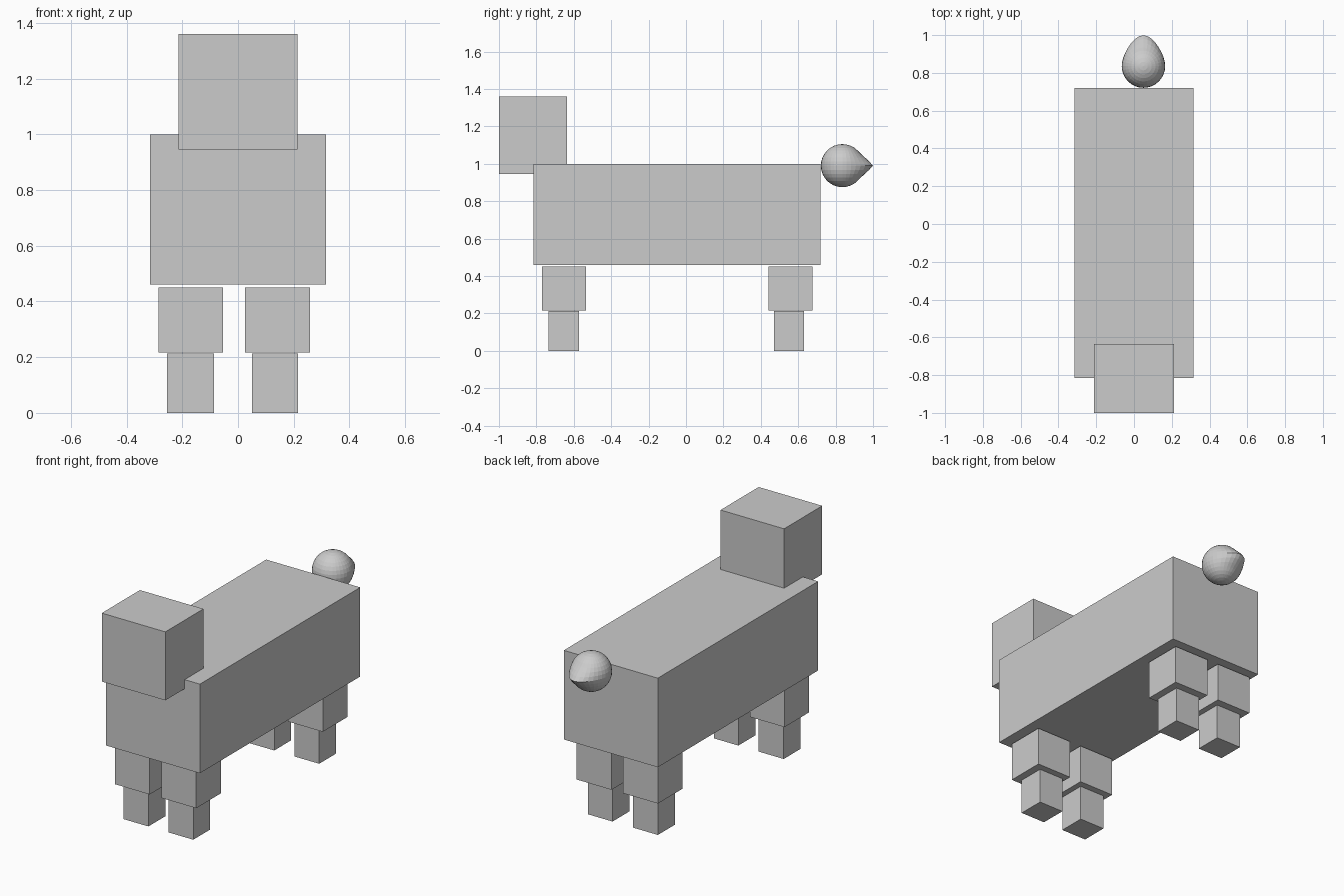
import bpy
import bmesh
from mathutils import Vector

cube = bpy.data.objects.get("Cube")
if cube:
    bpy.data.objects.remove(cube, do_unlink=True)

grey = bpy.data.materials.new("plain_grey")
grey.use_nodes = True
colour = (0.6, 0.6, 0.6, 1)
grey.diffuse_color = colour
grey.node_tree.nodes["Principled BSDF"].inputs["Base Color"].default_value = colour


def add_object(name, bm, location):
    mesh = bpy.data.meshes.new(name)
    bm.to_mesh(mesh)
    bm.free()
    mesh.materials.append(grey)
    obj = bpy.data.objects.new(name, mesh)
    obj.location = location
    bpy.context.collection.objects.link(obj)
    return obj


def box(name, low, high):
    low, high = Vector(low), Vector(high)
    bm = bmesh.new()
    bmesh.ops.create_cube(bm, size=1)
    bmesh.ops.scale(bm, vec=high - low, verts=bm.verts)
    return add_object(name, bm, (low + high) / 2)


# Body and head
box("body", (-0.315, -0.815, 0.46), (0.315, 0.72, 1.0))
box("head", (-0.213, -1.0, 0.945), (0.213, -0.635, 1.36))

# Legs: a wide upper block over a narrower lower block
upper_x = {"right": (-0.286, -0.053), "left": (0.025, 0.259)}
lower_x = {"right": (-0.254, -0.086), "left": (0.05, 0.215)}
upper_y = {"front": (-0.77, -0.535), "back": (0.442, 0.677)}
lower_y = {"front": (-0.735, -0.573), "back": (0.47, 0.632)}
for end in ("front", "back"):
    for side in ("right", "left"):
        for part, xs, ys, zs in (("upper", upper_x, upper_y, (0.216, 0.45)),
                                 ("lower", lower_x, lower_y, (0, 0.214))):
            low, high = zip(xs[side], ys[end], zs)
            box(f"{end}_{side}_{part}_leg", low, high)

# Tail: a ball whose rear equator is drawn out into a blunt point
radius, stretch = 0.115, 0.048
bm = bmesh.new()
bmesh.ops.create_uvsphere(bm, u_segments=32, v_segments=16, radius=radius)
for v in bm.verts:
    if v.co.y > 0:
        ridge = max(0, 1 - abs(v.co.z) / 0.07)
        v.co.y += stretch * ridge * (v.co.y / radius) ** 3
add_object("tail", bm, (0.05, 0.836, 0.99))
